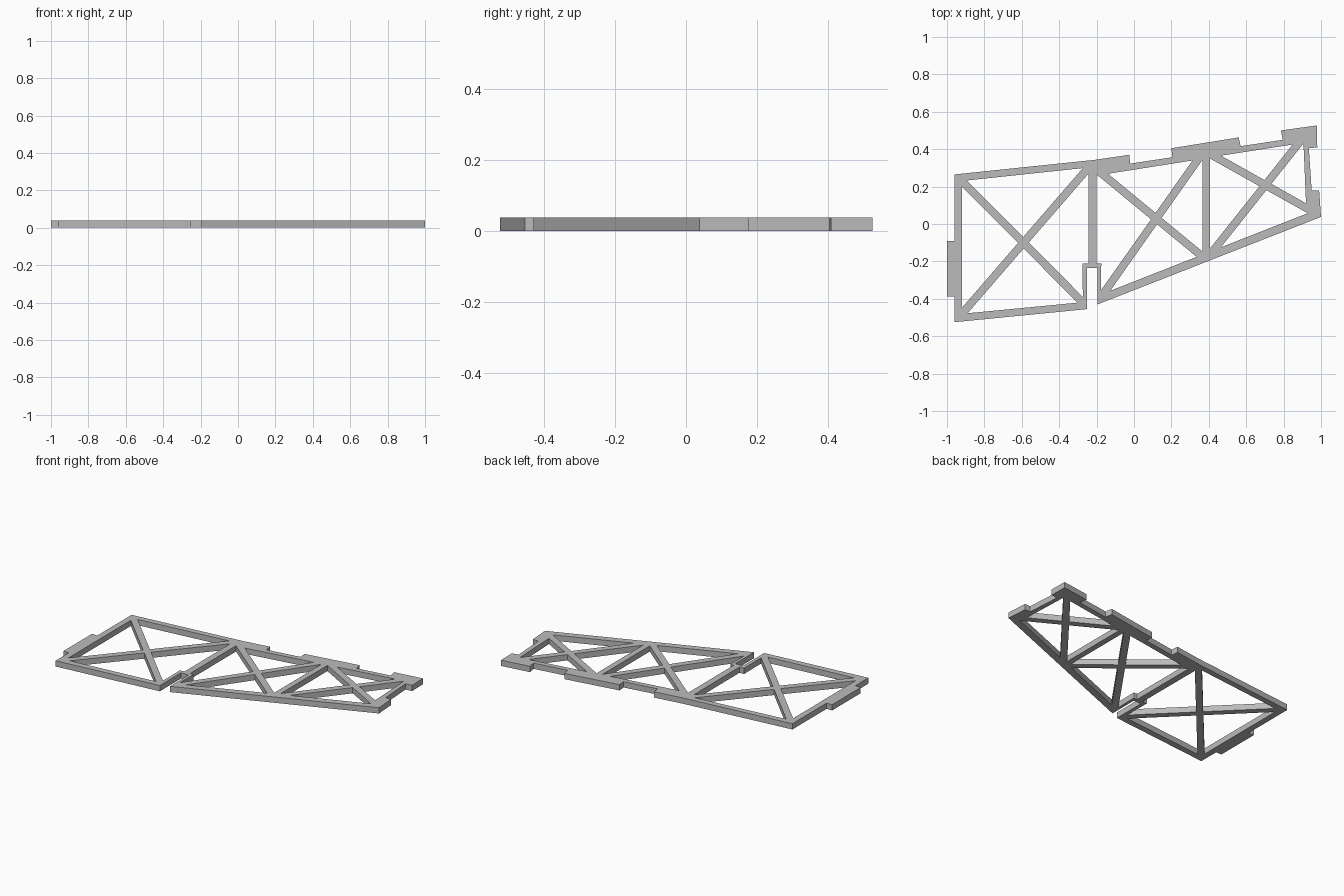
import bpy
import bmesh
from mathutils import Vector
from mathutils.geometry import intersect_line_line

THICK = 0.038
HALF_BAR = 0.021

cube = bpy.data.objects.get("Cube")
if cube:
    bpy.data.objects.remove(cube, do_unlink=True)

grey = bpy.data.materials.new("light_grey")
grey.use_nodes = True
grey.diffuse_color = (0.5, 0.5, 0.5, 1)
grey.node_tree.nodes["Principled BSDF"].inputs["Base Color"].default_value = grey.diffuse_color


def meet(l1, l2):
    """Crossing point of two endless lines in the plane."""
    return intersect_line_line(*l1, *l2)[0]


def shifted(a, b, towards):
    """Line a-b moved sideways by half a bar towards a point."""
    d = (b - a).normalized()
    n = Vector((-d.y, d.x, 0))
    if n.dot(towards - a) < 0:
        n = -n
    return a + n * HALF_BAR, b + n * HALF_BAR


def bay_holes(inner, braces, notches):
    """Four openings left between a bay's frame and its crossed braces."""
    q = [Vector((*p, 0)) for p in inner]
    d = [Vector((*p, 0)) for p in braces]
    holes = []
    for i in range(4):
        j = (i + 1) % 4
        edge, mid = (q[i], q[j]), (q[i] + q[j]) / 2
        side_a = shifted(d[i], d[(i + 2) % 4], mid)
        side_b = shifted(d[j], d[(j + 2) % 4], mid)
        steps = [Vector((*p, 0)) for p in notches.get(i, [])]
        # the steps follow the edge from its first end to its last
        holes.append([meet(side_a, side_b), meet(side_a, edge),
                      *steps, meet(side_b, edge)])
    return holes


# Outer edge with tabs along the back and ends, and a slot at the front
outline = [
    (-0.96, 0.265), (-0.21, 0.343),
    (-0.025, 0.37), (-0.02, 0.323),
    (0.205, 0.357), (0.20, 0.405), (0.56, 0.463), (0.57, 0.416),
    (0.795, 0.45), (0.785, 0.50), (0.977, 0.527), (0.98, 0.41),
    (0.935, 0.405), (0.95, 0.178), (0.99, 0.178), (1.0, 0.038),
    (-0.195, -0.43), (-0.195, -0.235), (-0.25, -0.235), (-0.25, -0.455),
    (-0.96, -0.525), (-0.96, -0.388), (-1.0, -0.388), (-1.0, -0.09), (-0.96, -0.09),
]

# Bays: inner corners (back left, back right, front right, front left),
# brace ends in the same order, and steps around the slot
left_bay = [(-0.92, 0.23), (-0.243, 0.302), (-0.275, -0.418), (-0.92, -0.48)]
middle_bay = [(-0.20, 0.259), (0.367, 0.348), (0.367, -0.163), (-0.175, -0.376)]
right_bay = [(0.405, 0.356), (0.906, 0.434), (0.922, 0.055), (0.405, -0.148)]
bays = [
    (left_bay, left_bay, {1: [(-0.243, -0.21), (-0.275, -0.21)]}),
    (middle_bay, [(-0.20, 0.292), (0.36, 0.37), (0.367, -0.175), (-0.155, -0.36)],
     {3: [(-0.175, -0.21), (-0.20, -0.21)]}),
    (right_bay, [(0.405, 0.375), (0.895, 0.45), (0.935, 0.078), (0.42, -0.147)], {}),
]

# Filled flat curve: outline with openings, thickened into a plate
curve = bpy.data.curves.new("truss_profile", "CURVE")
curve.dimensions = "2D"
curve.fill_mode = "BOTH"
curve.extrude = THICK / 2
loops = [outline] + [h for bay in bays for h in bay_holes(*bay)]
for loop in loops:
    spline = curve.splines.new("POLY")
    spline.points.add(len(loop) - 1)
    for point, co in zip(spline.points, loop):
        point.co = (co[0], co[1], 0, 1)
    spline.use_cyclic_u = True

helper = bpy.data.objects.new("truss_profile", curve)
bpy.context.collection.objects.link(helper)
graph = bpy.context.evaluated_depsgraph_get()
mesh = bpy.data.meshes.new_from_object(helper.evaluated_get(graph))
bpy.data.objects.remove(helper, do_unlink=True)

# Weld the plate and rest it on the ground
bm = bmesh.new()
bm.from_mesh(mesh)
bmesh.ops.remove_doubles(bm, verts=bm.verts, dist=0.0005)
bmesh.ops.recalc_face_normals(bm, faces=bm.faces)
bmesh.ops.translate(bm, verts=bm.verts, vec=(0, 0, THICK / 2))
for face in bm.faces:
    face.smooth = False
bm.to_mesh(mesh)
bm.free()
mesh.materials.append(grey)
panel = bpy.data.objects.new("truss_panel", mesh)
bpy.context.collection.objects.link(panel)
